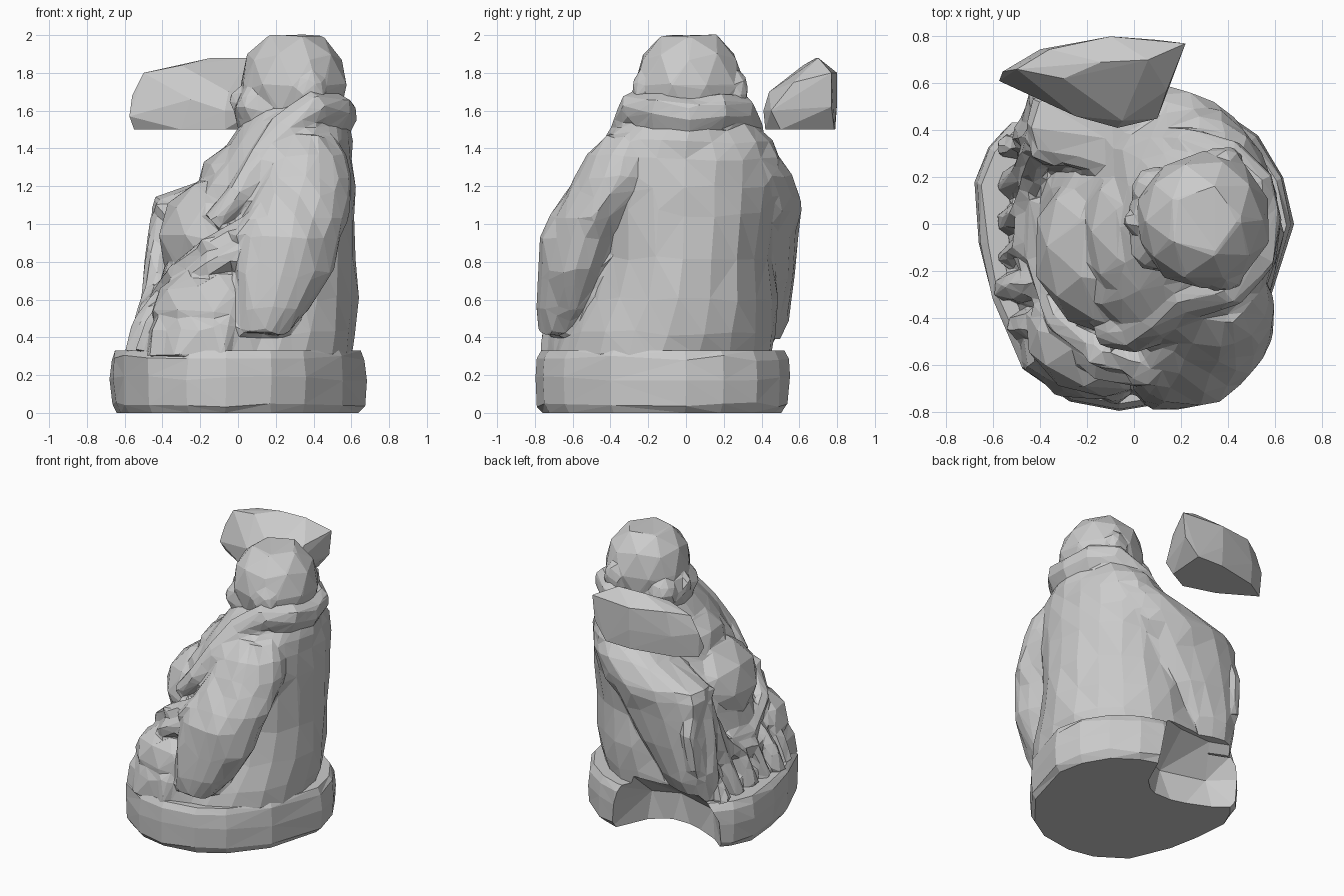
import bpy, bmesh, math, random
from mathutils import Vector

if "Cube" in bpy.data.objects:
    bpy.data.objects.remove(bpy.data.objects["Cube"])

random.seed(4)


def finish(name, bm, jitter=0.0):
    for v in bm.verts:
        v.co += Vector([random.uniform(-jitter, jitter) for _ in range(3)])
    bmesh.ops.recalc_face_normals(bm, faces=bm.faces)
    bmesh.ops.triangulate(bm, faces=bm.faces)
    me = bpy.data.meshes.new(name)
    bm.to_mesh(me)
    bm.free()
    ob = bpy.data.objects.new(name, me)
    bpy.context.collection.objects.link(ob)
    return ob


def skin(name, rings, jitter):
    bm = bmesh.new()
    vs = [[bm.verts.new(p) for p in r] for r in rings]
    n = len(vs[0])
    for a, b in zip(vs, vs[1:]):
        for i in range(n):
            j = (i + 1) % n
            bm.faces.new((a[i], a[j], b[j], b[i]))
    bm.faces.new(vs[0])
    bm.faces.new(vs[-1])
    return finish(name, bm, jitter)


def loft(name, secs, n=16, p=2.4, back=2.1, jitter=0.012, fold=0.0):
    """Stack of rounded sections: z, x min, x max, y min, y max."""
    rings = []
    for z, x0, x1, y0, y1 in secs:
        ring = []
        for i in range(n):
            a = 2 * math.pi * i / n
            c, s = math.cos(a), math.sin(a)
            q = p if c < 0 else min(p, back)
            k = 1 - fold * (i % 2)
            ring.append(((x0 + x1) / 2 + k * (x1 - x0) / 2 * math.copysign(abs(c) ** (2 / q), c),
                         (y0 + y1) / 2 + k * (y1 - y0) / 2 * math.copysign(abs(s) ** (2 / q), s), z))
        rings.append(ring)
    return skin(name, rings, jitter)


def tube(name, pts, n=6, jitter=0.008):
    """Tapered fold along points x, y, z, radius."""
    ps = [Vector(q[:3]) for q in pts]
    rings = []
    for i, q in enumerate(pts):
        t = (ps[min(i + 1, len(ps) - 1)] - ps[max(i - 1, 0)]).normalized()
        u = t.cross(Vector((0.3, 0.2, 1))).normalized()
        w = t.cross(u)
        rings.append([ps[i] + q[3] * (math.cos(2 * math.pi * k / n) * u + math.sin(2 * math.pi * k / n) * w)
                      for k in range(n)])
    return skin(name, rings, jitter)


def blob(name, c, r, sub=2, jitter=0.006, top=9):
    bm = bmesh.new()
    bmesh.ops.create_icosphere(bm, subdivisions=sub, radius=1)
    for v in bm.verts:
        v.co = Vector([c[i] + r[i] * v.co[i] for i in range(3)])
        v.co.z = min(v.co.z, top)
    return finish(name, bm, jitter)


def hull(name, pts):
    bm = bmesh.new()
    for p in pts:
        bm.verts.new(p)
    res = bmesh.ops.convex_hull(bm, input=bm.verts)
    loose = [g for g in res["geom_interior"] if isinstance(g, bmesh.types.BMVert)]
    bmesh.ops.delete(bm, geom=loose, context='VERTS')
    return finish(name, bm)


def apply(ob, kind, **props):
    m = ob.modifiers.new(kind, kind)
    for k, v in props.items():
        setattr(m, k, v)
    bpy.context.view_layer.objects.active = ob
    bpy.ops.object.modifier_apply(modifier=m.name)


def merge(name, parts, faces):
    """Fuse overlapping parts into one carved, faceted surface."""
    bpy.ops.object.select_all(action='DESELECT')
    for o in parts:
        o.select_set(True)
    bpy.context.view_layer.objects.active = parts[0]
    bpy.ops.object.join()
    ob = parts[0]
    ob.name = name
    apply(ob, 'REMESH', mode='VOXEL', voxel_size=.016)
    apply(ob, 'SMOOTH', factor=.5, iterations=3)
    apply(ob, 'DECIMATE', ratio=faces / (2 * len(ob.data.polygons)))
    ob.data.polygons.foreach_set("use_smooth", [False] * len(ob.data.polygons))
    return ob


# Plinth, an irregular rounded slab
outline = [(.68, 0), (.64, .2), (.53, .38), (.36, .5), (.2, .555), (-.1, .555), (-.35, .53), (-.5, .47),
           (-.62, .33), (-.68, .18), (-.66, -.08), (-.61, -.32), (-.48, -.62), (-.27, -.76), (-.07, -.8),
           (.18, -.76), (.36, -.65), (.56, -.4)]
rings = []
for z, k in ((0, .94), (.045, .985), (.18, .995), (.29, .985), (.33, .95)):
    rings.append([(x * k + random.uniform(-.006, .006), (y + .12) * k - .12,
                   z + (random.uniform(-.015, .015) if .01 < z < .3 else 0)) for x, y in outline])
plinth = skin("plinth", rings, 0.0)

# Robed torso
body = [loft("robe_torso", [(.29, -.55, .60, -.71, .46), (.42, -.50, .62, -.66, .48), (.6, -.44, .63, -.57, .48),
                            (.82, -.38, .63, -.50, .46), (1.05, -.30, .625, -.50, .48), (1.2, -.20, .625, -.52, .51),
                            (1.34, -.10, .61, -.51, .50), (1.44, -.03, .60, -.45, .45), (1.53, .02, .58, -.34, .36),
                            (1.64, .1, .5, -.22, .26)], n=20, p=2.3, back=2.0),
        blob("belly", (-.06, -.1, .94), (.375, .39, .325)),
        blob("chest", (.05, -.04, 1.2), (.27, .35, .25))]

# Collar round the neck, running down into two lapels
body.append(tube("collar", [
    (-.13, -.46, 1.0, .06), (.01, -.47, 1.15, .08), (.13, -.40, 1.33, .09), (.25, -.31, 1.50, .09),
    (.40, -.27, 1.62, .09), (.51, -.14, 1.60, .1), (.535, .02, 1.575, .1), (.51, .17, 1.60, .1),
    (.40, .28, 1.60, .09), (.22, .32, 1.48, .09), (.06, .33, 1.32, .08), (-.1, .34, 1.16, .06)], n=8))

# Right arm with its deep hanging sleeve
body.append(loft("right_sleeve", [
    (.42, .0, .27, -.775, -.56), (.55, -.01, .38, -.79, -.47), (.75, -.01, .50, -.79, -.38),
    (.93, .0, .55, -.77, -.30), (1.04, .03, .58, -.715, -.24), (1.16, .08, .60, -.645, -.16),
    (1.25, .12, .60, -.595, -.12), (1.37, .17, .57, -.535, -.1), (1.47, .25, .5, -.42, -.1)],
    n=16, p=3.2, back=1.75))
for i in range(3):
    x = .03 + .1 * i
    body.append(tube("right_sleeve_fold", [
        (x - .04, -.66, .92 - .03 * i, .03), (x + .05, -.65, 1.01, .05),
        (x + .14, -.53, 1.16 + .04 * i, .055), (x + .24, -.43, 1.34, .04)], n=6))
body.append(blob("right_hand", (-.1, -.55, .89), (.13, .09, .07), sub=1))

# Robe edge swept under the belly
for i in range(2):
    d = .1 * i
    body.append(tube("belly_hem", [
        (.08, -.6 - d * .5, 1.0 - d, .065), (-.14, -.54 - d * .7, .88 - d, .065),
        (-.32, -.41 - d * .6, .74 - d, .06), (-.42 - d * .4, -.14, .61 - d, .05),
        (-.42 - d * .4, .1, .66 - d, .04)], n=6))

# Folded right leg and the skirt around it
body.append(blob("folded_leg", (-.13, -.46, .54), (.33, .28, .25), jitter=.012))
body.append(loft("front_skirt", [
    (.29, -.5, .25, -.75, -.3), (.44, -.47, .2, -.745, -.3), (.58, -.4, .12, -.70, -.3),
    (.66, -.3, .05, -.6, -.3)], n=18, p=2.2, fold=.04))

# Left arm resting on the raised knee, sleeve tapering to the plinth
body.append(loft("left_sleeve", [
    (.34, -.5, -.15, .2, .47), (.5, -.49, -.06, .21, .54), (.72, -.48, .08, .22, .58),
    (.94, -.46, .23, .22, .59), (1.07, -.46, .34, .23, .61), (1.14, -.43, .40, .22, .605),
    (1.26, -.12, .46, .16, .56), (1.4, .15, .48, .1, .46)], n=14, p=2.8, back=1.9))
body.append(blob("left_hand", (-.35, .36, 1.07), (.12, .14, .08), sub=1))
for i in range(3):
    body.append(tube("left_sleeve_fold", [
        (-.40 + .11 * i, .48, 1.08, .04), (-.40 + .08 * i, .535, .85, .05),
        (-.42 + .06 * i, .51, .6, .045), (-.44 + .05 * i, .43, .4, .02)], n=6))

# Drapery falling from the raised knee over the front
for i in range(4):
    y = .38 - .16 * i
    body.append(tube("knee_drape", [
        (-.42, .38 - .04 * i, 1.05 - .09 * i, .05), (-.44, .37 - .08 * i, .82 - .07 * i, .055),
        (-.465, y, .55, .06), (-.53 + .01 * (i % 2), y - .05, .32, .065)], n=6))
for i in range(5):
    a = math.radians(195 + 17 * i)
    x, y = math.cos(a), math.sin(a)
    body.append(tube("foot_fold", [
        (.4 * x - .02, .5 * y - .12, .6, .06), (.49 * x - .02, .58 * y - .12, .46, .065),
        (.55 * x - .02, .6 * y - .12, .31, .06)], n=6))
figure = merge("robed_body", body, 1700)

# Head with jaw, cheeks, nose and long ears
head = [blob("head", (.295, .015, 1.735), (.29, .295, .31), top=2.003),
        blob("face", (.165, .015, 1.6), (.195, .24, .2)),
        blob("nose", (.015, .015, 1.65), (.06, .05, .08), sub=2)]
for side in (-1, 1):
    head.append(blob("ear", (.38, .02 + side * .25, 1.69), (.085, .06, .13)))
    head.append(blob("cheek", (.1, .02 + side * .11, 1.62), (.115, .115, .12)))
merge("head", head, 330)

# Break in the plinth at the left side
notch = hull("notch_cutter", [(x, y, z) for z, pts in (
    (-.1, [(-.64, .45), (-.45, .3), (-.2, .19), (.0, .19), (.12, .3), (.3, .7), (-.6, .8)]),
    (.2, [(-.60, .45), (-.4, .26), (-.08, .17), (.1, .25), (.25, .7), (-.6, .8)]),
    (.39, [(-.5, .5), (-.3, .42), (-.05, .43), (.1, .47), (.2, .7), (-.5, .8)])) for x, y in pts])
for ob in (plinth, figure):
    apply(ob, 'BOOLEAN', operation='DIFFERENCE', solver='EXACT', object=notch)
bpy.data.objects.remove(notch)

# Broken-off piece of the plinth floating beside the head
hull("broken_fragment", [
    (-.55, .64, 1.5), (-.4, .73, 1.5), (-.1, .79, 1.5), (.1, .785, 1.5), (.08, .5, 1.5), (-.07, .42, 1.5),
    (-.3, .49, 1.5), (-.575, .61, 1.57), (-.56, .65, 1.68), (-.4, .745, 1.65), (-.1, .8, 1.64), (.2, .77, 1.62),
    (-.5, .66, 1.8), (-.36, .745, 1.82), (-.1, .8, 1.8), (.22, .77, 1.8), (.1, .45, 1.6), (-.07, .41, 1.6),
    (-.25, .46, 1.66), (-.05, .44, 1.7), (-.3, .62, 1.84), (-.14, .69, 1.88), (.06, .7, 1.88), (.14, .57, 1.75)])
